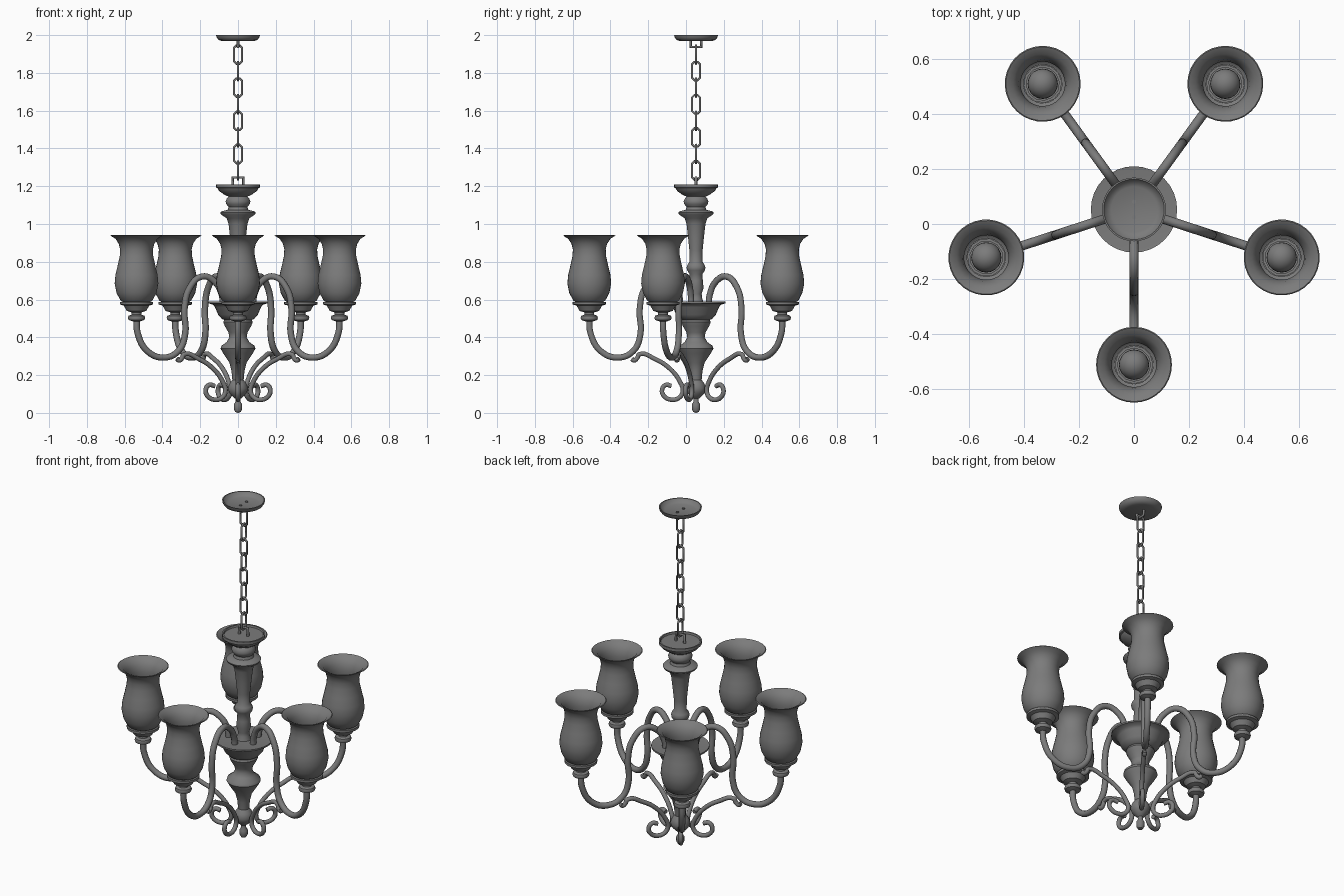
import bpy
from math import radians, sin, cos, pi

cube = bpy.data.objects.get("Cube")
if cube:
    bpy.data.objects.remove(cube, do_unlink=True)

CENTRE_Y = 0.053
ARM_REACH = 0.565
ARM_ANGLES = [-90 + 72 * i for i in range(5)]

metal = bpy.data.materials.new("grey_metal")
metal.use_nodes = True
GREY = (0.2, 0.2, 0.2, 1)
metal.diffuse_color = GREY
metal.node_tree.nodes["Principled BSDF"].inputs["Base Color"].default_value = GREY


def finish(obj, angle=40):
    bpy.ops.object.select_all(action="DESELECT")
    obj.select_set(True)
    bpy.context.view_layer.objects.active = obj
    if obj.type == "CURVE":
        bpy.ops.object.convert(target="MESH")
        obj = bpy.context.object
    bpy.ops.object.shade_smooth_by_angle(angle=radians(angle))
    obj.data.materials.clear()
    obj.data.materials.append(metal)
    return obj


def lathe(name, profile, x=0.0, sides=32):
    """Spin (radius, height) points, listed bottom to top on the outside, about a vertical axis."""
    verts, rings, faces = [], [], []
    for r, z in profile:
        n = 1 if r == 0 else sides
        rings.append([len(verts) + k for k in range(n)])
        for k in range(n):
            a = 2 * pi * k / sides
            verts.append((x + r * cos(a), r * sin(a), z))
    for low, high in zip(rings, rings[1:]):
        for k in range(sides):
            j = (k + 1) % sides
            if len(low) == 1:
                faces.append((low[0], high[j], high[k]))
            elif len(high) == 1:
                faces.append((low[k], low[j], high[0]))
            else:
                faces.append((low[k], low[j], high[j], high[k]))
    mesh = bpy.data.meshes.new(name)
    mesh.from_pydata(verts, [], faces)
    obj = bpy.data.objects.new(name, mesh)
    bpy.context.collection.objects.link(obj)
    obj.location.y = CENTRE_Y
    return finish(obj)


def tube(name, points, radius, smooth=True, closed=False, detail=3):
    """Round bar along (x, z) points in the upright plane."""
    curve = bpy.data.curves.new(name, "CURVE")
    curve.dimensions = "3D"
    curve.bevel_depth = radius
    curve.bevel_resolution = detail
    curve.use_fill_caps = not closed
    curve.resolution_u = 6
    spline = curve.splines.new("BEZIER" if smooth else "POLY")
    if smooth:
        spline.bezier_points.add(len(points) - 1)
        for bp, (x, z) in zip(spline.bezier_points, points):
            bp.co = (x, 0, z)
            bp.handle_left_type = bp.handle_right_type = "AUTO"
    else:
        spline.points.add(len(points) - 1)
        for p, (x, z) in zip(spline.points, points):
            p.co = (x, 0, z, 1)
    spline.use_cyclic_u = closed
    obj = bpy.data.objects.new(name, curve)
    bpy.context.collection.objects.link(obj)
    obj.location.y = CENTRE_Y
    return finish(obj, 60)


def repeat_round(obj):
    """Place copies of an arm part at all five arm directions."""
    base = obj.name
    for i, angle in enumerate(ARM_ANGLES):
        part = obj if i == 0 else obj.copy()
        if i:
            bpy.context.collection.objects.link(part)
        part.name = f"{base}_{i + 1}"
        part.rotation_euler.z = radians(angle)


# Turned centre column, in three pieces
lathe("lower_column", [
    (0, 0), (.014, .004), (.022, .02), (.022, .045), (.013, .06), (.014, .075), (.027, .085),
    (.045, .105), (.054, .13), (.045, .155), (.03, .175), (.034, .22), (.045, .265),
    (.078, .315), (.092, .34), (.088, .355), (.06, .375), (.046, .4), (.05, .425),
    (.07, .46), (.078, .48), (.07, .5), (0, .5)])
lathe("bowl", [
    (0, .485), (.06, .487), (.085, .497), (.105, .52), (.122, .56), (.132, .573),
    (.157, .58), (.157, .589), (.145, .587), (0, .585)])
lathe("upper_column", [
    (0, .58), (.04, .585), (.032, .61), (.03, .63), (.04, .66), (.036, .7), (.034, .735),
    (.047, .755), (.05, .77), (.045, .785), (.034, .8), (.035, .86), (.042, .93),
    (.05, 1.0), (.06, 1.03), (.09, 1.05), (.094, 1.06), (.088, 1.067), (.055, 1.075),
    (.05, 1.09), (.062, 1.105), (.066, 1.12), (.058, 1.137), (.05, 1.145),
    (.072, 1.155), (.1, 1.175), (.108, 1.19), (.116, 1.193), (.116, 1.21),
    (.108, 1.21), (.105, 1.2), (0, 1.2)])

# Ceiling plate, open on top
lathe("ceiling_plate", [
    (0, 1.968), (.085, 1.968), (.104, 1.975), (.113, 1.988), (.116, 2.0),
    (.11, 2.0), (.1, 1.985), (.083, 1.977), (0, 1.977)])

# Staples that hold the chain
lower_staple = tube("lower_staple", [(-.028, 1.19), (-.028, 1.246), (.028, 1.246), (.028, 1.19)],
                    .008, smooth=False, detail=2)
upper_staple = tube("upper_staple", [(-.028, 1.982), (-.028, 1.937), (.028, 1.937), (.028, 1.982)],
                    .008, smooth=False, detail=2)
upper_staple.rotation_euler.z = radians(90)

# Chain of eight links, each turned a quarter against the last
W, H, C = .021, .049, .013
link_outline = [(-W, H - C), (-W + C, H), (W - C, H), (W, H - C),
                (W, C - H), (W - C, -H), (C - W, -H), (-W, C - H)]
link = tube("chain_link", link_outline, .006, smooth=False, closed=True, detail=2)
for i in range(8):
    part = link if i == 0 else link.copy()
    if i:
        bpy.context.collection.objects.link(part)
    part.name = f"chain_link_{i + 1}"
    part.location.z = 1.897 - i * .0877
    part.rotation_euler.z = radians(90 * (i % 2))

# Curved arms and scroll brackets
repeat_round(tube("arm", [
    (.565, .51), (.558, .42), (.502, .325), (.41, .293), (.33, .33), (.294, .42), (.298, .55),
    (.27, .66), (.2, .722), (.13, .695), (.09, .625), (.083, .57)], .017))
repeat_round(tube("scroll_bracket", [
    (.34, .287), (.328, .278), (.312, .29), (.3, .31), (.217, .285), (.137, .233), (.085, .165),
    (.07, .115), (.09, .08), (.13, .07), (.168, .088), (.18, .12), (.16, .148), (.13, .142)], .0125))

# Candle cup, shade and bulb on each arm
repeat_round(lathe("lamp_cup", [
    (0, .48), (.022, .485), (.042, .492), (.046, .503), (.042, .514), (.026, .52), (.026, .532),
    (.052, .54), (.06, .555), (.068, .568), (.088, .574), (.088, .588), (0, .588)], ARM_REACH, 24))
repeat_round(lathe("shade", [
    (.07, .585), (.085, .595), (.106, .635), (.116, .685), (.112, .73), (.1, .78), (.089, .83),
    (.087, .865), (.094, .895), (.112, .922), (.138, .938), (.134, .941), (.108, .928),
    (.088, .898), (.081, .865), (.083, .83), (.094, .78), (.106, .73), (.11, .685),
    (.1, .637), (.08, .601), (.07, .597)], ARM_REACH))
repeat_round(lathe("bulb_socket", [
    (.07, .587), (.07, .64), (.06, .64), (.06, .62), (0, .62)], ARM_REACH, 12))
BULB_R, BULB_Z = .055, .7
dome = [(BULB_R * cos(radians(a)), BULB_Z + BULB_R * sin(radians(a))) for a in range(-45, 90, 15)]
repeat_round(lathe("bulb", [(0, .61), (.028, .612), (.03, .64)] + dome + [(0, BULB_Z + BULB_R)],
                   ARM_REACH, 20))
